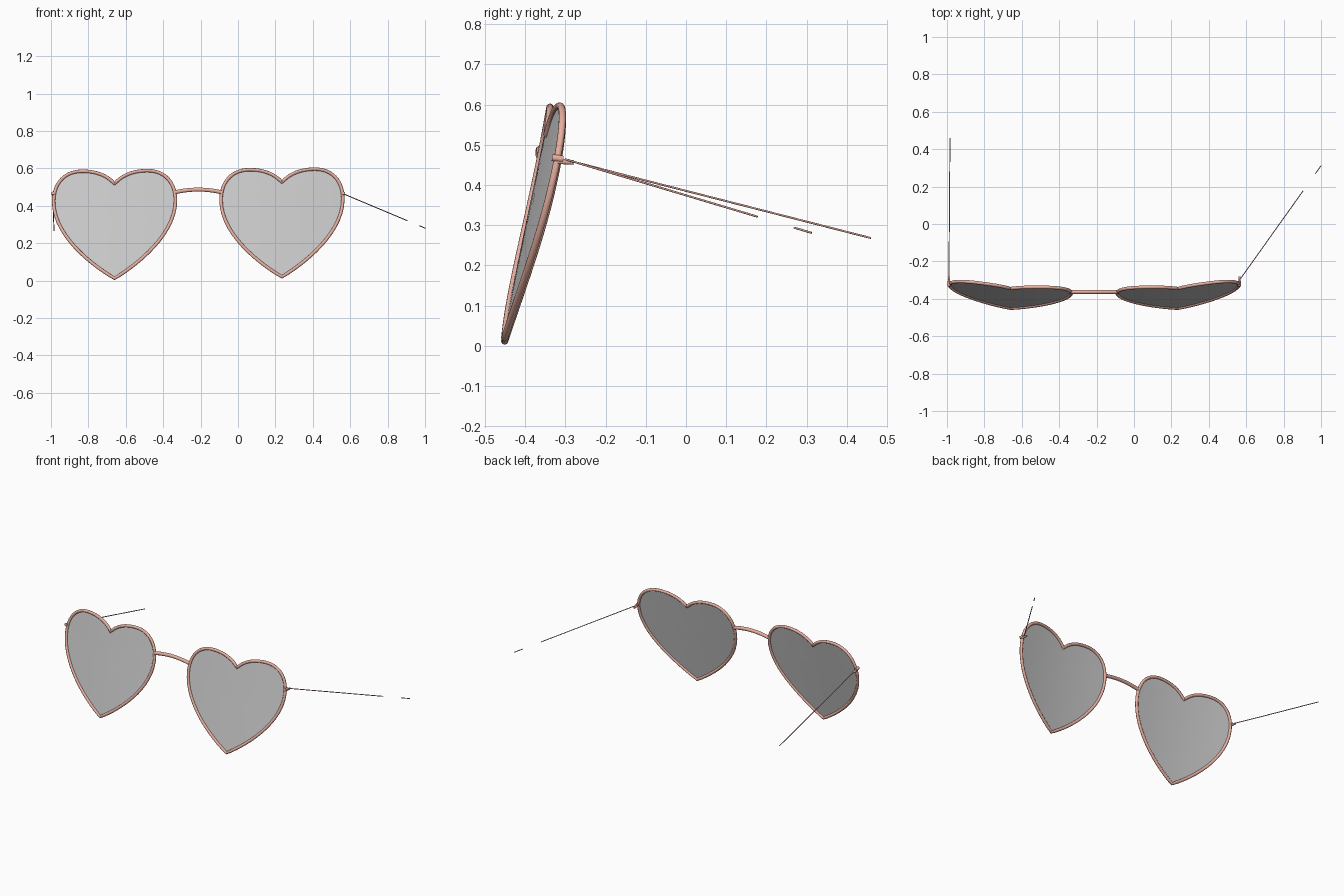
import bpy, bmesh, math
from mathutils import Vector
from mathutils.geometry import interpolate_bezier

if "Cube" in bpy.data.objects:
    bpy.data.objects.remove(bpy.data.objects["Cube"])

MID = -0.2125      # middle of the bridge
HALF = 0.4475      # bridge middle to heart centre


def material(name, color):
    m = bpy.data.materials.new(name)
    m.diffuse_color = color
    m.use_nodes = True
    m.node_tree.nodes["Principled BSDF"].inputs["Base Color"].default_value = m.diffuse_color
    return m


rose = material("rose_metal", (0.80, 0.43, 0.35, 1))
tint = material("tinted_lens", (0.51, 0.51, 0.51, 0.5))


def half_heart():
    # tip -> side -> lobe top -> notch (rim centreline)
    segs = [((0, .016), (.125, .09), (.326, .25), (.326, .43)),
            ((.326, .43), (.326, .53), (.265, .591), (.175, .591)),
            ((.175, .591), (.10, .591), (.04, .568), (0, .522))]
    pts = []
    for s in segs:
        a, b, c, d = [Vector((p[0], p[1], 0)) for p in s]
        pts += interpolate_bezier(a, b, c, d, 15)[:-1]
    return [(p.x, p.y) for p in pts] + [(0, .522)]


half = half_heart()
outline = half + [(-x, z) for x, z in half[-2:0:-1]]


def place(dx, z, side):
    # wrap heart plan onto the tilted, gently curved lens surface
    x = MID + side * (HALF + dx)
    y = -0.454 + 0.208 * z + 0.068 * dx + 0.16 * dx * dx
    return Vector((x, y, z + 0.009 * (x - MID)))


def tube(name, pts, radius, cyclic=False, sides=3):
    cu = bpy.data.curves.new(name, 'CURVE')
    cu.dimensions = '3D'
    sp = cu.splines.new('POLY')
    sp.points.add(len(pts) - 1)
    for q, p in zip(sp.points, pts):
        q.co = (*p, 1)
    sp.use_cyclic_u = cyclic
    cu.bevel_depth = radius
    cu.bevel_resolution = sides
    cu.use_fill_caps = not cyclic
    ob = bpy.data.objects.new(name, cu)
    bpy.context.collection.objects.link(ob)
    bpy.ops.object.select_all(action='DESELECT')
    ob.select_set(True)
    bpy.context.view_layer.objects.active = ob
    bpy.ops.object.convert(target='MESH')
    ob = bpy.context.object
    ob.data.materials.clear()
    ob.data.materials.append(rose)
    bpy.ops.object.shade_smooth_by_angle(angle=math.radians(40))
    return ob


def lens(name, side):
    # concentric rings shrinking to a centre point
    bm = bmesh.new()
    c = (0, 0.36)
    rings = []
    for k in (1, .75, .5, .25):
        rings.append([bm.verts.new(place(x * k, c[1] + (z - c[1]) * k, side))
                      for x, z in outline])
    mid = bm.verts.new(place(*c, side))
    n = len(outline)
    for i in range(n):
        j = (i + 1) % n
        for a, b in zip(rings, rings[1:]):
            bm.faces.new((a[i], a[j], b[j], b[i]))
        bm.faces.new((rings[-1][i], rings[-1][j], mid))
    bmesh.ops.recalc_face_normals(bm, faces=bm.faces)
    if sum(f.normal.y for f in bm.faces) > 0:
        bmesh.ops.reverse_faces(bm, faces=bm.faces)
    me = bpy.data.meshes.new(name)
    bm.to_mesh(me)
    bm.free()
    for p in me.polygons:
        p.use_smooth = True
    me.materials.append(tint)
    ob = bpy.data.objects.new(name, me)
    bpy.context.collection.objects.link(ob)


# rims, lenses and hinges on both sides
for label, side in (("left", -1), ("right", 1)):
    tube(label + "_rim", [place(x, z, side) for x, z in outline], 0.009, True)
    lens(label + "_lens", side)
    h = MID + side * 0.776
    tube(label + "_hinge", [(h, -0.333, .468), (h, -0.305, .464)], 0.009)
    tube(label + "_hinge_pin", [(h, -0.318, .458), (h, -0.28, .456)], 0.006)

# arched bridge
bridge = [(MID + 0.122 * t, -0.363, 0.487 - 0.014 * t * t)
          for t in [i / 8 - 1 for i in range(17)]]
tube("bridge", bridge, 0.011)

# thin wire temples: left straight back, right splayed out with a loose end piece
tube("left_temple", [(-0.988, -0.30, .463), (-0.988, -0.1, .411),
                     (-0.984, 0.46, .268)], 0.0025)
a, b = Vector((0.564, -0.30, .464)), Vector((1.0, 0.312, .281))
tube("right_temple", [a, a.lerp(b, .78)], 0.0025)
tube("right_temple_end", [a.lerp(b, .93), b], 0.0025)
